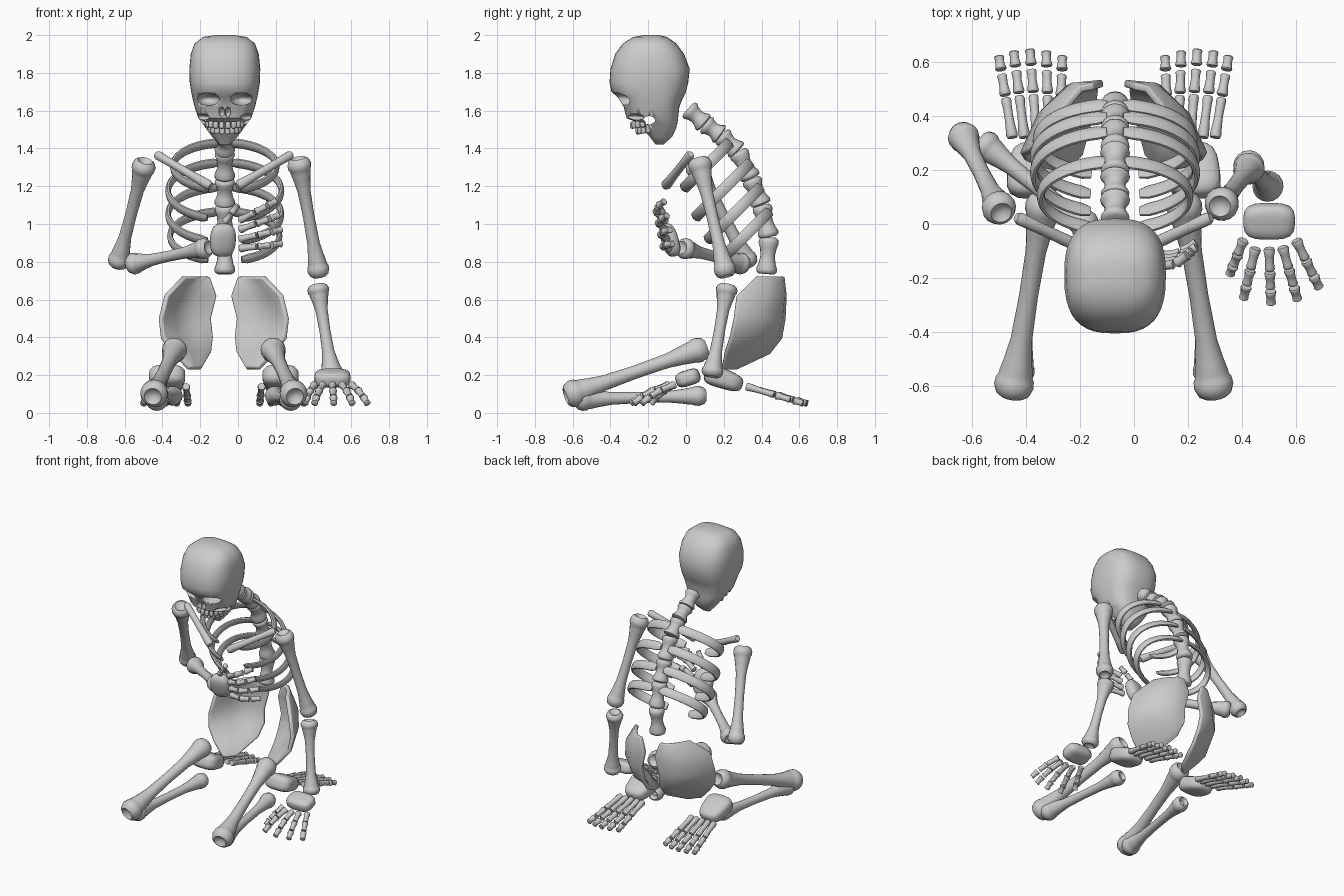
import bpy, bmesh, math
from mathutils import Vector as V, Euler

if "Cube" in bpy.data.objects:
    bpy.data.objects.remove(bpy.data.objects["Cube"])

C = -0.07          # the body's own centre line
PI = math.pi


def finish(name, bm, angle=50):
    bmesh.ops.recalc_face_normals(bm, faces=bm.faces)
    me = bpy.data.meshes.new(name)
    bm.to_mesh(me)
    bm.free()
    ob = bpy.data.objects.new(name, me)
    bpy.context.collection.objects.link(ob)
    bpy.ops.object.select_all(action='DESELECT')
    ob.select_set(True)
    bpy.context.view_layer.objects.active = ob
    bpy.ops.object.shade_smooth_by_angle(angle=math.radians(angle))
    return ob


def loft(name, rings, angle=50):
    bm = bmesh.new()
    rows = [[bm.verts.new(p) for p in r] for r in rings]
    n = len(rows[0])
    for a, b in zip(rows, rows[1:]):
        for i in range(n):
            j = (i + 1) % n
            bm.faces.new((a[i], a[j], b[j], b[i]))
    bm.faces.new(rows[0])
    bm.faces.new(rows[-1])
    return finish(name, bm, angle)


LONG = [(.03, .3), (0, .62), (.015, .85), (.05, 1), (.085, .97), (.1, .87), (.125, .84), (.18, .72), (.28, .56),
        (.5, .5), (.72, .56), (.82, .72), (.875, .84), (.9, .87), (.915, .97), (.95, 1), (.985, .85),
        (1, .62), (.97, .3)]
SHORT = [(0, .85), (.08, 1), (.3, .86), (.55, .8), (.8, .88), (.94, 1), (1, .85)]
VERT = [(0, .7), (.06, .95), (.16, 1), (.3, .82), (.5, .7), (.7, .8), (.86, 1), (.95, .95), (1, .7)]


def bone(name, a, b, r0, r1, prof=LONG, ext=0.0, n=16):
    a, b = V(a), V(b)
    d = (b - a).normalized()
    a, b = a - d * ext, b + d * ext
    q = d.to_track_quat('Z', 'Y')
    return loft(name, [[a.lerp(b, t) + q @ V((math.cos(2 * PI * i / n), math.sin(2 * PI * i / n), 0))
                        * k * (r0 + (r1 - r0) * t) for i in range(n)] for t, k in prof])


def digit(name, a, b, r, cuts, bend=(0, 0, 0)):
    a, b, bend = V(a), V(b), V(bend)
    at = lambda t: a.lerp(b, t) + bend * 4 * t * (1 - t)
    for i, (s, e) in enumerate(cuts):
        bone(f"{name}_{i}", at(s), at(e), r, r * .85, SHORT, n=10)


def block(name, loc, half, rot=(0, 0, 0), taper=1.0, power=3.5):
    # rounded block: a superellipsoid, tapered towards +y
    bm = bmesh.new()
    bmesh.ops.create_uvsphere(bm, u_segments=24, v_segments=14, radius=1)
    e = Euler(rot).to_matrix()
    for v in bm.verts:
        k = sum(abs(c) ** power for c in v.co) ** (-1 / power)
        p = v.co * k
        t = 1 + (taper - 1) * (p.y + 1) / 2
        v.co = e @ V((p.x * half[0] * t, p.y * half[1], p.z * half[2] * t)) + V(loc)
    return finish(name, bm)


# Skull: stacked rounded sections (z, front y, back y, half width)
levels = [(2, -.22, -.14, .05), (1.99, -.28, -.10, .115), (1.955, -.335, -.05, .16), (1.9, -.375, -.01, .18),
          (1.82, -.40, .02, .188), (1.75, -.405, .012, .186), (1.7, -.395, 0, .178), (1.67, -.36, -.015, .172),
          (1.62, -.33, -.035, .16), (1.56, -.315, -.042, .14), (1.535, -.25, -.045, .12),
          (1.5, -.225, -.055, .095), (1.46, -.19, -.075, .065), (1.42, -.16, -.12, .03)]


def oval(z, f, b, w, n=40, p=2.7):
    pts = []
    for i in range(n):
        c, s = math.cos(2 * PI * i / n), math.sin(2 * PI * i / n)
        pts.append(V((C + w * math.copysign(abs(c) ** (2 / p), c),
                      (f + b) / 2 + (b - f) / 2 * math.copysign(abs(s) ** (2 / p), s), z)))
    return pts


skull = loft("skull", [oval(*l) for l in levels])


# Eye sockets, nose opening and cheek gap cut from the skull
def carve(loc, scale):
    bm = bmesh.new()
    bmesh.ops.create_uvsphere(bm, u_segments=20, v_segments=12, radius=1)
    for v in bm.verts:
        v.co = V((v.co.x * scale[0], v.co.y * scale[1], v.co.z * scale[2])) + V(loc)
    cut = finish("skull_cutter", bm)
    cut.hide_render = True
    cut.hide_viewport = True
    m = skull.modifiers.new("cut", 'BOOLEAN')
    m.object = cut
    m.operation = 'DIFFERENCE'
    m.solver = 'EXACT'


for s in (-1, 1):
    carve((C + s * .09, -.35, 1.66), (.062, .11, .034))
    carve((C + s * .016, -.34, 1.592), (.016, .06, .028))
    carve((C + s * .14, -.29, 1.565), (.06, .07, .02))
carve((C, -.195, 1.55), (.3, .035, .024))

# Teeth: two arcs
for row, (z, y, w) in enumerate([(1.535, -.2, .095), (1.505, -.17, .08)]):
    for i in range(8):
        a = math.radians(-70 + 20 * i)
        block(f"tooth_{row}_{i}", (C + w * math.sin(a), y - .085 * math.cos(a), z - .012 * math.cos(a)),
              (.013, .012, .019), (0, 0, a))

# Spine: chain of waisted vertebrae (y, z)
spine = [(.01, 1.61), (.10, 1.53), (.185, 1.47), (.275, 1.385), (.345, 1.24), (.40, 1.10), (.44, .93), (.425, .735)]
for i, (a, b) in enumerate(zip(spine, spine[1:])):
    bone(f"vertebra_{i}", (C, *a), (C, *b), .053, .056, VERT)

# Ribs: flat strips on tilted open ellipses (back y, back z, half width, run)
N = V((0, -1, 1)).normalized()
D = V((0, -1, -1))
for k, (y, z, w, run) in enumerate([(.23, 1.43, .275, .25), (.34, 1.325, .3, .3),
                                    (.395, 1.195, .3, .29), (.44, 1.065, .29, .26)]):
    for s in (-1, 1):
        rings = []
        for j in range(25):
            t = .1 + 2.73 * j / 24
            c = V((C, y, z)) + V((s * w * math.sin(t), 0, 0)) + D * run * (1 - math.cos(t)) / 2
            o = V((s * math.sin(t) * run, 0, 0)) - D * w * math.cos(t) * .7
            o.normalize()
            h = .7 if j in (0, 24) else 1
            rings.append([c + h * (N * .032 * math.sin(u) + o * .015 * math.cos(u))
                          for u in (PI * i / 5 for i in range(10))])
        loft(f"rib_{k}_{'left' if s > 0 else 'right'}", rings)

# Arms (the two sides are posed differently)
bone("right_upper_arm", (-.5, .06, 1.30), (-.63, .32, .81), .064, .058, ext=.04)
bone("right_forearm", (-.55, .29, .79), (-.18, -.005, .87), .058, .056, ext=.03)
bone("left_upper_arm", (.325, .075, 1.31), (.425, .205, .76), .064, .058, ext=.04)
bone("left_forearm", (.425, .215, .65), (.495, .14, .22), .058, .058, ext=.03)

# Hands
FING = [(0, .4), (.43, .72), (.77, 1)]
block("right_palm", (-.08, -.085, .915), (.068, .042, .09), (.3, 0, .2), power=2.8)
digit("right_thumb", (-.07, -.11, 1.01), (0, -.14, 1.1), .021, [(0, .45), (.55, 1)])
for i in range(4):
    digit(f"right_finger_{i}", (.01, -.09 - .01 * i, .87 + .05 * i),
          (.23 - .015 * max(0, i - 1), -.07 - .015 * i, .895 + .075 * i), .022, FING, (0, -.04, 0))
block("left_palm", (.5, .01, .185), (.095, .066, .042), (.3, 0, 0))
for i, (x0, y0, x1, y1) in enumerate([(.405, -.06, .355, -.185), (.45, -.09, .405, -.275), (.5, -.09, .507, -.295),
                                      (.55, -.085, .605, -.28), (.60, -.06, .685, -.235)]):
    digit(f"left_finger_{i}", (x0, y0, .15), (x1, y1, .05), .022, FING, (0, 0, .012))

# Mirrored parts: collarbones, hip plates, legs, feet
hip = [  # z, then (offset from centre, y) from the back edge round to the front edge
    (.72, (.075, .51), (.12, .50), (.17, .44), (.21, .37)),
    (.62, (.04, .52), (.15, .51), (.25, .42), (.305, .27)),
    (.5, (.07, .515), (.17, .50), (.27, .40), (.335, .255)),
    (.4, (.06, .50), (.15, .47), (.25, .37), (.325, .235)),
    (.32, (.07, .44), (.12, .38), (.19, .29), (.265, .21)),
    (.235, (.12, .26), (.14, .24), (.16, .21), (.185, .195))]
TOES = [(0, .48), (.52, .77), (.83, 1)]
for s, side in ((-1, "right"), (1, "left")):
    X = lambda d: C - .005 + s * d
    bone(f"{side}_collarbone", (X(.36), .025, 1.37), (X(.07), -.11, 1.20), .024, .028,
         [(0, .7), (.04, 1), (.3, .85), (.7, .85), (.95, 1), (1, .7)])

    bm = bmesh.new()
    rows = [[bm.verts.new((X(d), y, z)) for d, y in pts] for z, *pts in hip]
    for a, b in zip(rows, rows[1:]):
        for i in range(3):
            bm.faces.new((a[i], a[i + 1], b[i + 1], b[i]))
    plate = finish(f"{side}_hip_plate", bm)
    sol = plate.modifiers.new("thick", 'SOLIDIFY')
    sol.thickness = .028
    sol.offset = 0
    bev = plate.modifiers.new("edge", 'BEVEL')
    bev.width = .008
    bev.segments = 2
    bev.angle_limit = math.radians(50)

    bone(f"{side}_thigh", (X(.26), .07, .335), (X(.37), -.6, .10), .066, .074, ext=.04)
    bone(f"{side}_shin", (X(.355), -.55, .072), (X(.27), .07, .09), .062, .052, ext=.035)
    block(f"{side}_foot_block", (X(.3), .2, .18), (.105, .105, .06), (-.35, 0, 0), .75)
    for i, (d0, d1) in enumerate([(.2, .19), (.24, .25), (.285, .31), (.33, .37), (.375, .425)]):
        end = .61 + .035 * math.sin(PI * (i + .5) / 5)
        digit(f"{side}_toe_{i}", (X(d0), .32, .14), (X(d1), end, .05), .022, TOES)
